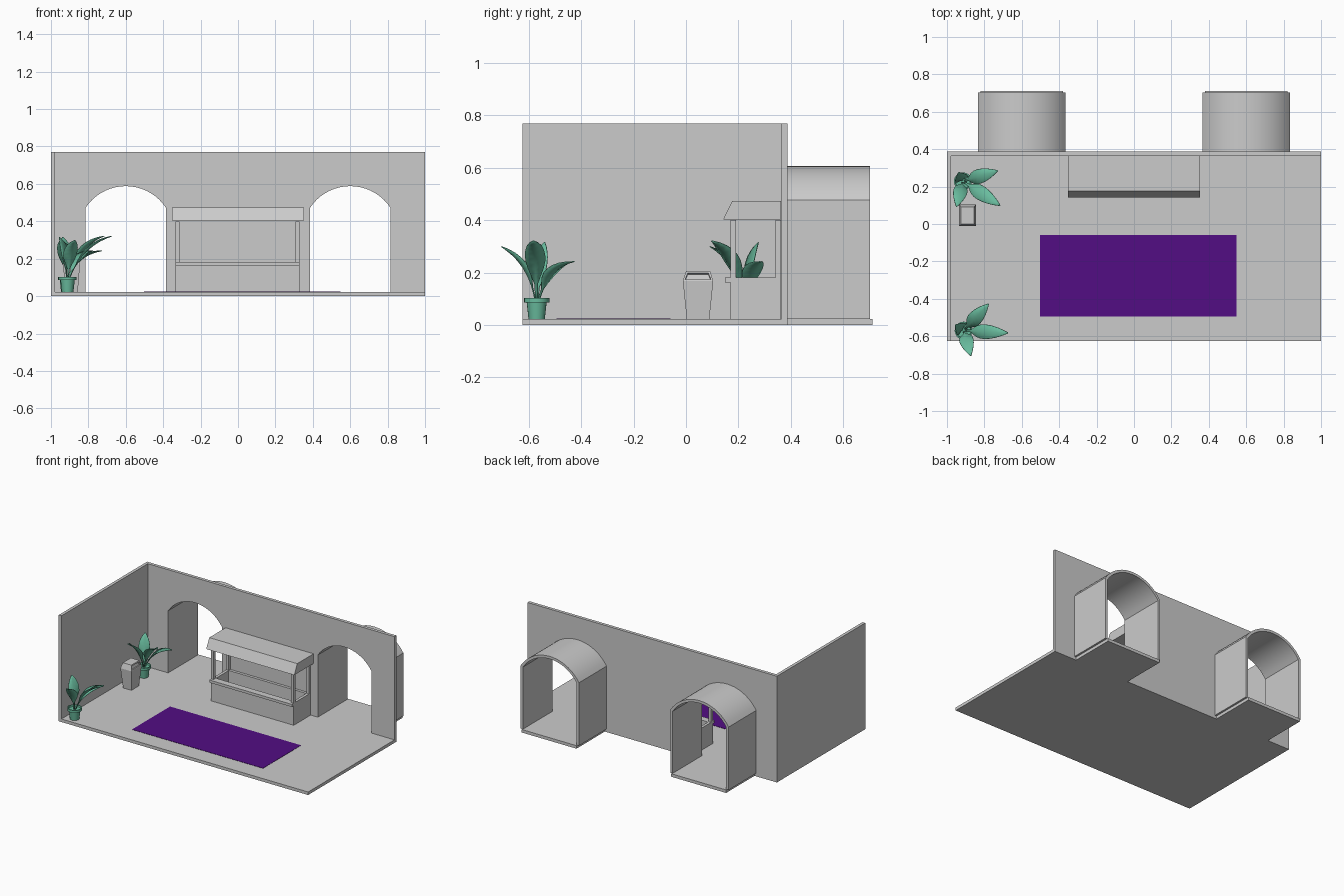
import bpy, bmesh, math
from mathutils import Matrix, Vector

if "Cube" in bpy.data.objects:
    bpy.data.objects.remove(bpy.data.objects["Cube"])


def finish(name, bm, mat=None, smooth=False):
    bmesh.ops.recalc_face_normals(bm, faces=bm.faces[:])
    me = bpy.data.meshes.new(name)
    bm.to_mesh(me)
    bm.free()
    ob = bpy.data.objects.new(name, me)
    bpy.context.collection.objects.link(ob)
    if mat:
        me.materials.append(mat)
    if smooth:
        bpy.ops.object.select_all(action='DESELECT')
        ob.select_set(True)
        bpy.context.view_layer.objects.active = ob
        bpy.ops.object.shade_smooth_by_angle(angle=math.radians(35))
    return ob


def box(name, x0, x1, y0, y1, z0, z1, mat=None):
    bm = bmesh.new()
    bmesh.ops.create_cube(bm, size=1)
    for v in bm.verts:
        v.co = ((x0 + x1) / 2 + v.co.x * (x1 - x0),
                (y0 + y1) / 2 + v.co.y * (y1 - y0),
                (z0 + z1) / 2 + v.co.z * (z1 - z0))
    return finish(name, bm, mat)


def prism(name, pts, direction, smooth=False):
    bm = bmesh.new()
    face = bm.faces.new([bm.verts.new(p) for p in pts])
    ext = bmesh.ops.extrude_face_region(bm, geom=[face], use_keep_orig=True)
    moved = [g for g in ext["geom"] if isinstance(g, bmesh.types.BMVert)]
    bmesh.ops.translate(bm, verts=moved, vec=direction)
    return finish(name, bm, smooth=smooth)


def material(name, rgb):
    m = bpy.data.materials.new(name)
    m.diffuse_color = (*rgb, 1)
    m.use_nodes = True
    m.node_tree.nodes["Principled BSDF"].inputs["Base Color"].default_value = m.diffuse_color
    return m


GREEN = material("plant_green", (0.14, 0.5, 0.34))
PURPLE = material("carpet_purple", (0.085, 0.004, 0.23))
FLOOR = 0.022
ARCH_X = 0.6


def arch(cx, half, spring, top, n=18):
    """Left-to-right outline of a doorway with a circular-segment head."""
    s = top - spring
    r = (half * half + s * s) / (2 * s)
    a = math.asin(half / r)
    head = [(cx + r * math.sin(-a + 2 * a * i / n),
             top - r + r * math.cos(-a + 2 * a * i / n)) for i in range(n + 1)]
    return [(cx - half, FLOOR)] + head + [(cx + half, FLOOR)]


# Room shell
box("floor", -1, 1, -0.625, 0.387, 0, FLOOR)
box("left_wall", -1, -0.978, -0.625, 0.364, FLOOR, 0.77)
inner = [arch(s * ARCH_X, 0.215, 0.472, 0.588) for s in (-1, 1)]
outline = [(-1, FLOOR)] + inner[0] + inner[1] + [(1, FLOOR), (1, 0.77), (-1, 0.77)]
prism("back_wall", [(x, 0.364, z) for x, z in outline], (0, 0.023, 0))
box("carpet", -0.503, 0.547, -0.495, -0.06, FLOOR - 0.002, FLOOR + 0.002, PURPLE)

# Vaulted passages behind the arches
for side, s, opening in (("left", -1, inner[0]), ("right", 1, inner[1])):
    shell = arch(s * ARCH_X, 0.234, 0.478, 0.607) + opening[::-1]
    prism(side + "_vault", [(x, 0.387, z) for x, z in shell], (0, 0.316, 0), True)
    box(side + "_passage_floor", s * ARCH_X - 0.22, s * ARCH_X + 0.22, 0.387, 0.712, 0, FLOOR)

# Kiosk: open-topped counter, posts, rails and awning
X0, X1, Y0, Y1, T = -0.334, 0.328, 0.17, 0.362, 0.02
box("counter_front", X0, X1, Y0, Y0 + T, 0, 0.165)
box("counter_back", X0, X1, Y1 - T, Y1, 0, 0.182)
for side, x in (("left", X0), ("right", X1 - T)):
    box("counter_" + side, x, x + T, Y0 + T, Y1 - T, 0, 0.182)
    box("front_post_" + side, x, x + T, Y0, Y0 + T, 0.182, 0.40)
    box("back_post_" + side, x, x + T, Y1 - T, Y1, 0.182, 0.40)
box("counter_ledge", X0, X1, 0.148, 0.196, 0.163, 0.182)
prism("awning", [(-0.354, y, z) for y, z in
                 [(0.142, 0.403), (0.176, 0.473), (0.363, 0.473), (0.363, 0.403)]],
      (0.706, 0, 0))

# Litter bin: tapered body, bevelled top with a slot
bm = bmesh.new()
rings = []
for hx, hy, z in [(0.033, 0.043, FLOOR), (0.045, 0.058, 0.168), (0.034, 0.046, 0.206)]:
    rings.append([bm.verts.new((-0.89 + a * hx, 0.046 + b * hy, z))
                  for a, b in ((-1, -1), (1, -1), (1, 1), (-1, 1))])
bm.faces.new(rings[0][::-1])
bm.faces.new(rings[2])
slot = None
for lo, hi in zip(rings, rings[1:]):
    for i in range(4):
        j = (i + 1) % 4
        f = bm.faces.new((lo[i], lo[j], hi[j], hi[i]))
        if i == 1:
            slot = f
bm.normal_update()
bmesh.ops.inset_region(bm, faces=[slot], thickness=0.011)
bmesh.ops.inset_region(bm, faces=[slot], thickness=0.001, depth=-0.012)
finish("litter_bin", bm)


# Potted plants
def pot(name, cx, cy):
    profile = [(0, FLOOR), (0.031, FLOOR), (0.038, 0.085), (0.048, 0.085),
               (0.048, 0.103), (0.041, 0.103), (0.039, 0.092), (0, 0.092)]
    bm = bmesh.new()
    vs = [bm.verts.new((cx + r, cy, z)) for r, z in profile]
    edges = [bm.edges.new(p) for p in zip(vs, vs[1:])]
    bmesh.ops.spin(bm, geom=vs + edges, cent=(cx, cy, 0), axis=(0, 0, 1),
                   angle=math.tau, steps=20)
    bmesh.ops.remove_doubles(bm, verts=bm.verts[:], dist=0.0005)
    finish(name, bm, GREEN, True)


# Half widths along a leaf: thin stalk, broad blade, pointed tip
WIDTHS = [0.005, 0.005, 0.006, 0.018, 0.030, 0.037, 0.038, 0.035, 0.028, 0.017, 0.002]


def leaf(name, cx, cy, azimuth, ctrl, tip):
    rot = Matrix.Translation((cx, cy, 0)) @ Matrix.Rotation(azimuth, 4, 'Z')
    start, ctrl, tip = (Vector((r, 0, z)) for r, z in ((0.008, 0.09), ctrl, tip))
    bm = bmesh.new()
    prev = None
    for i, w in enumerate(WIDTHS):
        t = i / (len(WIDTHS) - 1)
        p = start * (1 - t) ** 2 + ctrl * 2 * t * (1 - t) + tip * t * t
        d = ((ctrl - start) * (1 - t) + (tip - ctrl) * t).normalized()
        up = Vector((-d.z, 0, d.x))
        row = [bm.verts.new(rot @ (p + Vector((0, k * w, 0)) + up * abs(k) * w * 0.3))
               for k in (-1, 0, 1)]
        if prev:
            for k in (0, 1):
                bm.faces.new((prev[k], prev[k + 1], row[k + 1], row[k]))
        prev = row
    ob = finish(name, bm, GREEN, True)
    mod = ob.modifiers.new("thickness", 'SOLIDIFY')
    mod.thickness = 0.003


# (azimuth, control point, tip) with points as (reach, height)
LEAVES = [(-3, (0.075, 0.27), (0.237, 0.322)),
          (47, (0.055, 0.22), (0.195, 0.243)),
          (-74, (0.030, 0.23), (0.142, 0.298)),
          (145, (0.015, 0.22), (0.055, 0.315))]
for label, px, py, turn in (("front", -0.911, -0.57, 0), ("rear", -0.915, 0.228, -30)):
    pot(label + "_plant_pot", px, py)
    for i, (az, c, t) in enumerate(LEAVES):
        leaf(f"{label}_plant_leaf_{i + 1}", px, py, math.radians(az + turn), c, t)
